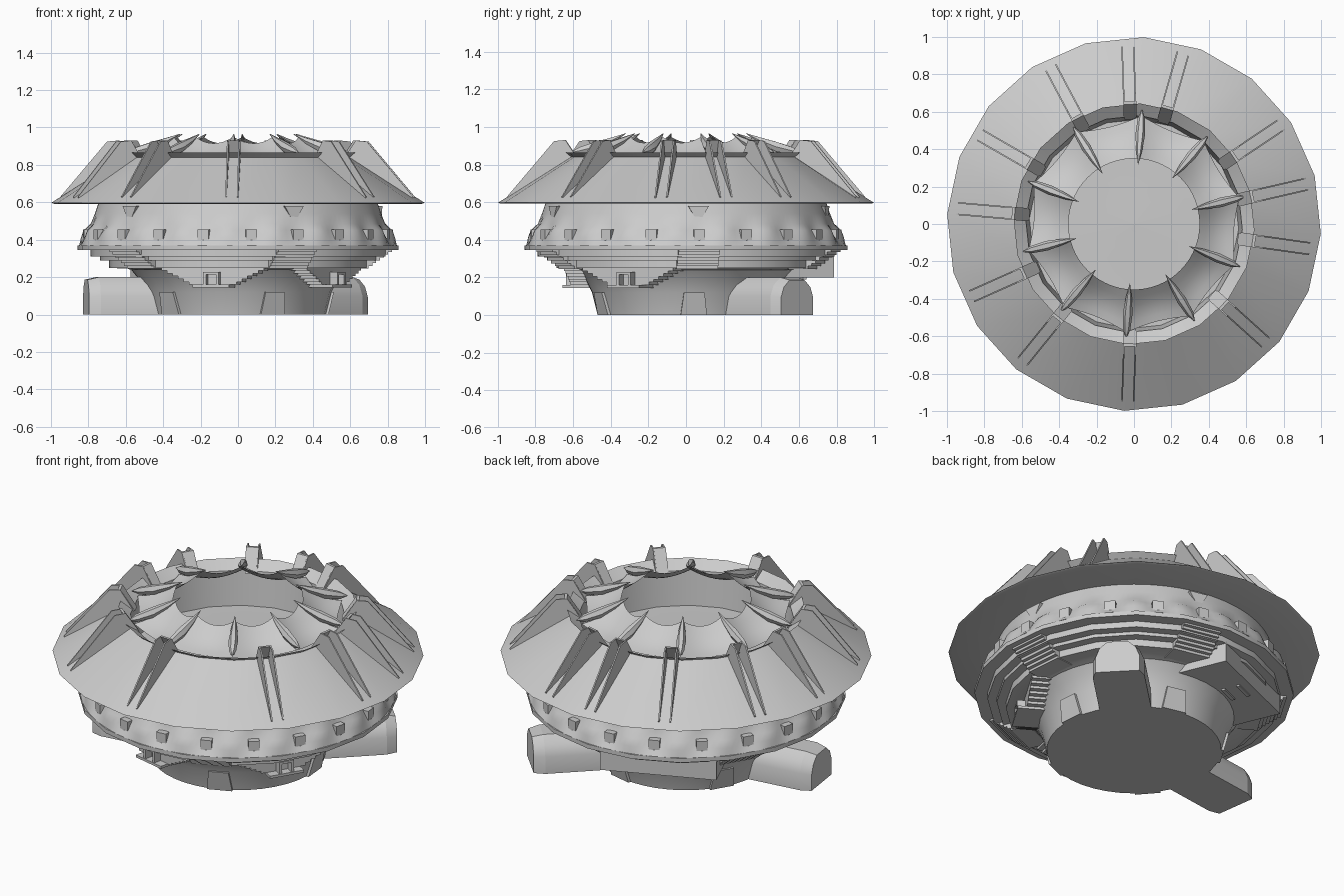
import bpy, bmesh, math
from mathutils import Matrix, Vector

cube = bpy.data.objects.get("Cube")
if cube:
    bpy.data.objects.remove(cube)

grey = bpy.data.materials.new("plain grey")
grey.use_nodes = True
COLOUR = (0.6, 0.6, 0.6, 1)
grey.diffuse_color = COLOUR
grey.node_tree.nodes["Principled BSDF"].inputs["Base Color"].default_value = COLOUR


def finish(name, bm, recalc=True):
    """Turn a bmesh into a named, softly shaded object."""
    bmesh.ops.remove_doubles(bm, verts=bm.verts, dist=0.0005)
    if recalc:
        bmesh.ops.recalc_face_normals(bm, faces=bm.faces)
    mesh = bpy.data.meshes.new(name)
    bm.to_mesh(mesh)
    bm.free()
    mesh.materials.append(grey)
    obj = bpy.data.objects.new(name, mesh)
    bpy.context.collection.objects.link(obj)
    bpy.ops.object.select_all(action='DESELECT')
    obj.select_set(True)
    bpy.context.view_layer.objects.active = obj
    bpy.ops.object.shade_smooth_by_angle(angle=math.radians(32))


def polar(r, degrees, z):
    a = math.radians(degrees)
    return Vector((r * math.cos(a), r * math.sin(a), z))


def turn(degrees):
    return Matrix.Rotation(math.radians(degrees), 4, 'Z')


def lathe(name, profile, sides=20, start=87, lobes=None):
    """Revolve an (r, z) profile; lobes gives each ring's depth of fluting."""
    bm = bmesh.new()
    rings = []
    for k, (r, z) in enumerate(profile):
        ring = []
        for i in range(sides):
            angle = start + 360 * i / sides
            flute = lobes[k] * math.cos(math.radians(20 * (angle - 5))) if lobes else 0
            ring.append(bm.verts.new(polar(max(r - flute, 0.001), angle, z)))
        rings.append(ring)
    for low, high in zip(rings, rings[1:]):
        for i in range(sides):
            j = (i + 1) % sides
            bm.faces.new((low[i], low[j], high[j], high[i]))
    finish(name, bm)


def add_box(bm, degrees, r0, r1, half, z0, z1, shift=0):
    """Box spanning r0..r1 outward in a direction, shifted sideways."""
    m = (turn(degrees) @ Matrix.Translation(((r0 + r1) / 2, shift, (z0 + z1) / 2))
         @ Matrix.Diagonal((r1 - r0, half * 2, z1 - z0, 1)))
    bmesh.ops.create_cube(bm, size=1, matrix=m)


def add_prism(bm, points, depth, matrix):
    """Extrude a closed outline of points along a depth vector."""
    a = [bm.verts.new(matrix @ Vector(p)) for p in points]
    b = [bm.verts.new(matrix @ (Vector(p) + Vector(depth))) for p in points]
    bm.faces.new(a)
    bm.faces.new(b[::-1])
    for i in range(len(a)):
        j = (i + 1) % len(a)
        bm.faces.new((a[j], a[i], b[i], b[j]))


# Main turned shells
lathe("base_bowl", [(0, 0), (.47, 0), (.50, .12), (.54, .2), (.58, .25), (0, .25)], 40)
lathe("stepped_hull", [(0, .24), (.58, .24), (.60, .25), (.69, .25), (.69, .29), (.74, .29),
                       (.74, .31), (.79, .31), (.79, .345), (.86, .345), (.86, .37), (0, .37)])
lathe("gallery_band", [(.85, .37), (.83, .41), (.81, .45), (.785, .485), (.765, .54),
                       (.745, .6), (.6, .605)], 160, 5, (0, .012, .018, .004, 0, 0, 0))
lathe("roof_shell", [(.6, .605), (.985, .592), (1.0, .597), (.615, .84), (.645, .865),
                     (.58, .82), (.56, .62), (.3, .62), (0, .63)])

# Windows around the gallery band
bm = bmesh.new()
for i in range(20):
    add_box(bm, 5 + 18 * i, .76, .828, .03, .385, .455)
finish("gallery_windows", bm)

# Five straight stairs, each with a doorway at the foot and a bracket above
stairs, doors, brackets = bmesh.new(), bmesh.new(), bmesh.new()
for k in range(5):
    angle = 5 + 72 * k
    for s in range(7):
        z = .245 + s * .015
        add_box(stairs, angle, .5, .69 + s * .021, .11, z, z + .015)
    add_prism(doors, [(.44, -.07, 0), (.44, .07, 0), (.47, .055, .12), (.47, -.055, .12)],
              (.04, 0, 0), turn(angle))
    add_prism(brackets, [(.7, -.055, .58), (.7, .055, .58), (.7, .02, .52), (.7, -.02, .52)],
              (.07, 0, 0), turn(angle))
finish("straight_stairs", stairs)
finish("base_doorways", doors)
finish("wall_brackets", brackets)

# Two landings with side flights rising in a V, and a small door frame
bm = bmesh.new()
for angle in (257, 329):
    for s in range(7):
        z = .145 + s * .015
        add_box(bm, angle, .4, .6, .1 + s * .03, z, z + .015)
    add_box(bm, angle, .55, .65, .1, .145, .16)
    for side in (-.035, .035):
        add_box(bm, angle, .595, .645, .008, .155, .22, side)
    add_box(bm, angle, .595, .645, .043, .215, .228)
finish("landing_stairs", bm)

# Rear loading platform, with a hatch frame on the underside
bm = bmesh.new()
add_box(bm, 113, .4, .72, .32, .2, .32)
for near in (.56, .65):
    add_box(bm, 113, near, near + .02, .06, .19, .2)
finish("rear_platform", bm)

# Two arched pods lying on the ground
arch = [(-.14, 0), (-.14, .1), (-.115, .16), (-.065, .2), (.065, .2),
        (.115, .16), (.14, .1), (.14, 0)]
for name, angle, reach in (("left_pod", 44, .83), ("right_pod", 188, .80)):
    bm = bmesh.new()
    add_prism(bm, [(.3, y, z) for y, z in arch], (reach - .34, 0, 0), turn(angle))
    nose = [bm.verts.new(turn(angle) @ Vector((reach + .02, y * .85, z * .93))) for y, z in arch]
    rim = [bm.verts.new(turn(angle) @ Vector((reach - .04, y, z))) for y, z in arch]
    for i in range(len(arch)):
        j = (i + 1) % len(arch)
        bm.faces.new((rim[i], rim[j], nose[j], nose[i]))
    bm.faces.new(nose)
    finish(name, bm)

# Paired blade buttresses on the roof, joined by a sloping plate at the rim
bm = bmesh.new()
blade = [(.57, .82), (.64, .93), (.70, .925), (.95, .63), (.94, .61), (.63, .815)]
for angle in (13, 34, 74, 92, 118, 150, 175, 204, 231, 268, 318, 352):
    for y in (-.035, .027):
        add_prism(bm, [(r, y, z) for r, z in blade], (0, .008, 0), turn(angle))
    add_prism(bm, [(.56, -.03, .81), (.64, -.03, .93), (.655, -.03, .93), (.59, -.03, .81)],
              (0, .06, 0), turn(angle))
finish("roof_buttresses", bm)

# Scalloped canopy draped between ten ribs
RIBS, BAY, ROWS = 10, 8, 5
bm = bmesh.new()
grid = []
for i in range(RIBS * BAY):
    u = (i % BAY) / BAY * 2 - 1
    sag = 1 - u * u
    row = []
    for k in range(ROWS + 1):
        t = k / ROWS
        r = .35 + t * (.23 - .045 * sag)
        z = .95 - .11 * t - sag * (.035 - .01 * t) - .02 * math.sin(math.pi * t)
        row.append(bm.verts.new(polar(r, 14 + 360 * i / (RIBS * BAY), z)))
    grid.append(row)
for i, row in enumerate(grid):
    after = grid[(i + 1) % len(grid)]
    for k in range(ROWS):
        bm.faces.new((row[k], row[k + 1], after[k + 1], after[k]))
finish("canopy", bm, recalc=False)

# Leaf-shaped ribs between the canopy bays
bm = bmesh.new()
leaf = [(0, .05), (.25, .6), (.55, 1), (.85, .75), (1, .1)]
for n in range(RIBS):
    rings = []
    for t, w in leaf:
        ring = []
        for s in range(6):
            spoke = polar(w, 60 * s, 0)
            point = Vector((.32 + .29 * t, .026 * spoke.x,
                            .965 - .10 * t - .015 * math.sin(math.pi * t) + .03 * spoke.y))
            ring.append(bm.verts.new(turn(14 + 36 * n) @ point))
        rings.append(ring)
    for a, b in zip(rings, rings[1:]):
        for s in range(6):
            bm.faces.new((a[s], a[(s + 1) % 6], b[(s + 1) % 6], b[s]))
    bm.faces.new(rings[0])
    bm.faces.new(rings[-1][::-1])
finish("canopy_ribs", bm)
